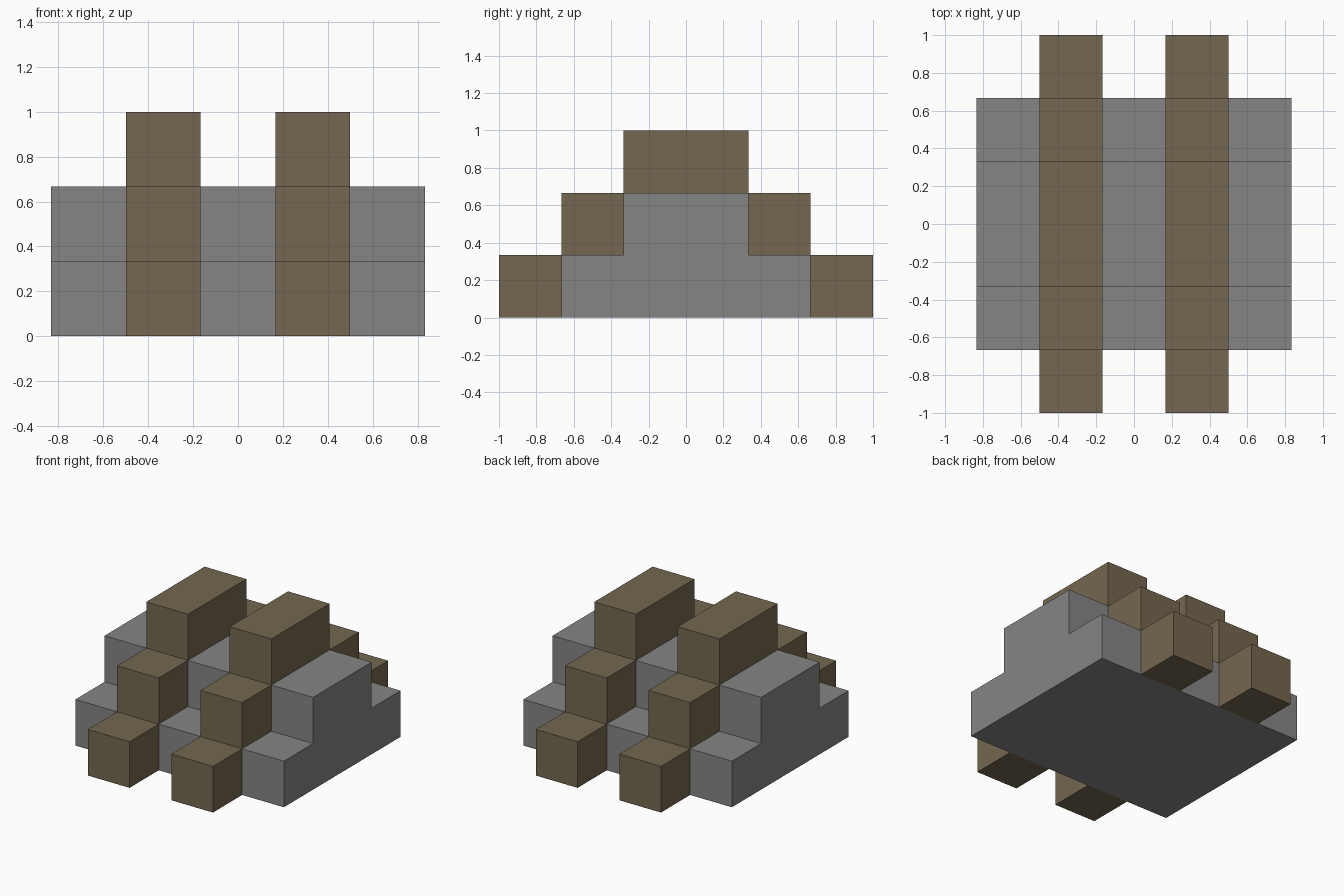
import bpy
import bmesh

default = bpy.data.objects.get("Cube")
if default:
    bpy.data.objects.remove(default, do_unlink=True)

U = 1 / 3  # one block


def make_material(name, rgb):
    mat = bpy.data.materials.new(name)
    mat.use_nodes = True
    mat.diffuse_color = (*rgb, 1)
    mat.node_tree.nodes["Principled BSDF"].inputs["Base Color"].default_value = (*rgb, 1)
    return mat


def extrude_profile(name, profile, x0, x1, mat):
    """Extrude a (y, z) profile, given in blocks, from x0 to x1."""
    bm = bmesh.new()
    face = bm.faces.new([bm.verts.new((x0 * U, y * U, z * U)) for y, z in profile])
    result = bmesh.ops.extrude_face_region(bm, geom=[face])
    moved = [v for v in result["geom"] if isinstance(v, bmesh.types.BMVert)]
    bmesh.ops.translate(bm, verts=moved, vec=((x1 - x0) * U, 0, 0))
    bmesh.ops.recalc_face_normals(bm, faces=bm.faces)
    mesh = bpy.data.meshes.new(name)
    bm.to_mesh(mesh)
    bm.free()
    mesh.materials.append(mat)
    obj = bpy.data.objects.new(name, mesh)
    bpy.context.collection.objects.link(obj)
    return obj


def block(name, x, y0, y1, z, mat):
    """One-block-wide, one-block-high beam centred on x."""
    extrude_profile(name, [(y0, z), (y1, z), (y1, z + 1), (y0, z + 1)],
                    x - 0.5, x + 0.5, mat)


grey = make_material("stone grey", (0.235, 0.235, 0.235))
brown = make_material("wood brown", (0.174, 0.136, 0.080))

# Stepped stone core
half = [(2, 0), (2, 1), (1, 1), (1, 2)]
core = half + [(-y, z) for y, z in reversed(half)]
extrude_profile("stone_core", core, -2.5, 2.5, grey)

# Two rows of wooden blocks climbing over the core
for side, x in (("left", 1), ("right", -1)):
    block(side + "_top_beam", x, -1, 1, 2, brown)
    for end, s in (("front", -1), ("back", 1)):
        for level, z in (("lower", 0), ("upper", 1)):
            inner, outer = s * (2 - z), s * (3 - z)
            block(f"{side}_{end}_{level}_block", x,
                  min(inner, outer), max(inner, outer), z, brown)
